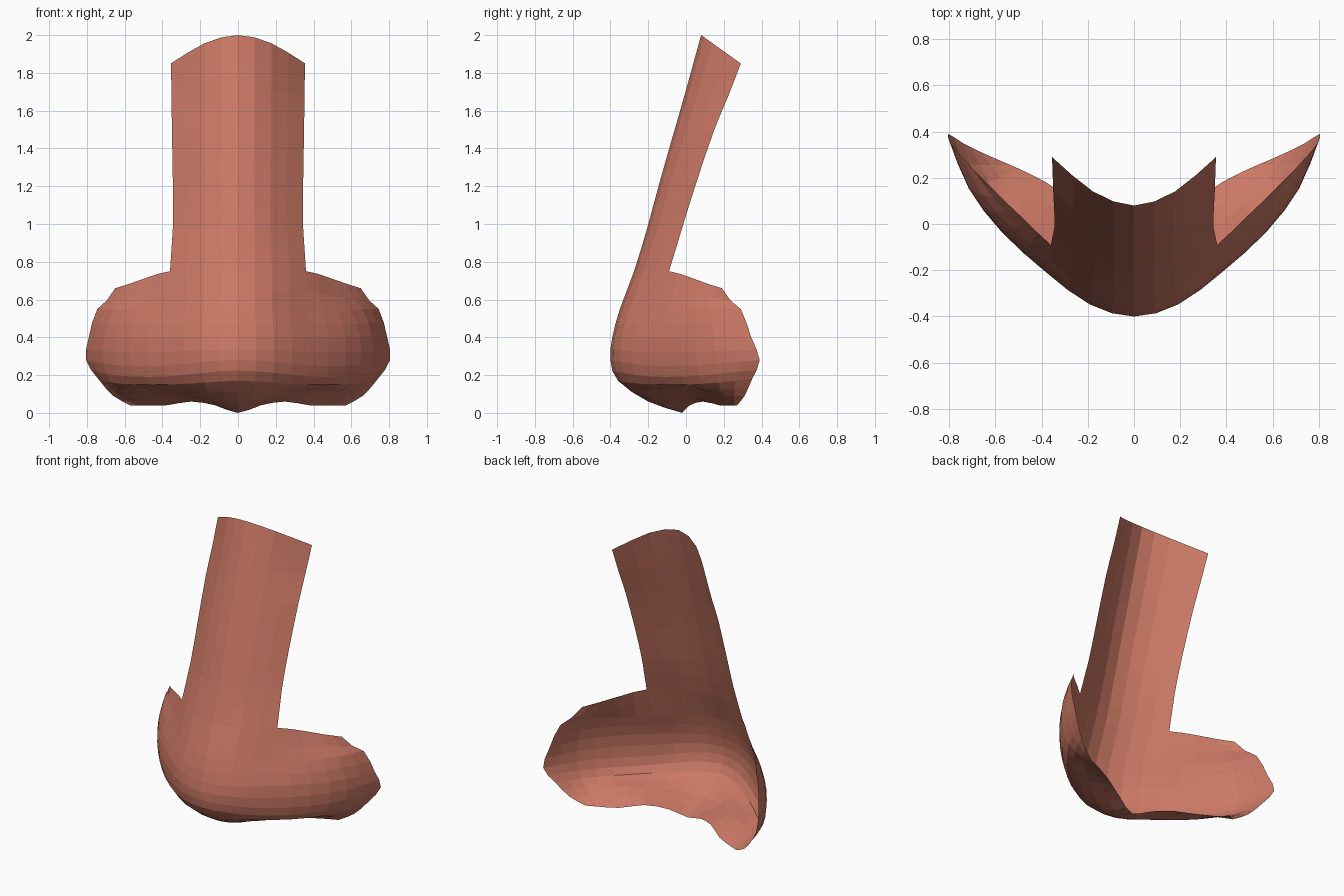
import bpy, bmesh
from mathutils import Vector

if "Cube" in bpy.data.objects:
    bpy.data.objects.remove(bpy.data.objects["Cube"])

STEPS = 2   # facets between neighbouring control points


def spline(pts, steps=STEPS):
    """Resample control points along a Catmull-Rom curve."""
    p = [pts[0] * 2 - pts[1]] + pts + [pts[-1] * 2 - pts[-2]]
    out = []
    for i in range(1, len(p) - 2):
        a, b, c, d = p[i - 1:i + 3]
        for s in range(steps):
            t = s / steps
            out.append(0.5 * (2 * b + (c - a) * t + (2 * a - 5 * b + 4 * c - d) * t * t
                              + (3 * b - a - 3 * c + d) * t ** 3))
    return out + [pts[-1]]


def bridge_row(half_width, y_mid, z_mid, y_edge, z_edge):
    """Half section of the bridge; points past the edge only steer the curve."""
    mid, edge = Vector((0, y_mid, z_mid)), Vector((half_width, y_edge, z_edge))
    quarter = mid.lerp(edge, 0.29)
    quarter.x = half_width / 2
    side = edge - quarter
    return [mid, quarter, edge] + [edge + side * k for k in (1, 1.4, 1.7)]


# bridge, top to bottom
rows = [bridge_row(*r) for r in (
    (0.355, 0.08, 2.00, 0.29, 1.85),
    (0.352, 0.00, 1.71, 0.225, 1.68),
    (0.35, -0.06, 1.50, 0.15, 1.50),
    (0.345, -0.14, 1.22, 0.055, 1.22),
    (0.345, -0.205, 0.98, -0.02, 0.98))]
bridge_rows = len(rows)

# tip and nostril wings: half sections from the centre line to the back rim
WING = [
    [(0, -.275, .75), (.18, -.225, .75), (.36, -.09, .75), (.47, .015, .72), (.57, .11, .685), (.65, .19, .66)],
    [(0, -.35, .55), (.18, -.30, .55), (.36, -.16, .55), (.53, -.02, .54), (.66, .13, .55), (.745, .29, .55)],
    [(0, -.39, .40), (.19, -.34, .40), (.38, -.20, .40), (.57, -.03, .40), (.71, .15, .40), (.79, .345, .40)],
    [(0, -.40, .28), (.19, -.345, .27), (.38, -.205, .25), (.57, -.03, .25), (.71, .16, .26), (.805, .39, .28)],
    [(0, -.36, .17), (.18, -.30, .16), (.37, -.16, .15), (.54, 0, .15), (.67, .17, .16), (.74, .35, .18)],
    [(0, -.20, .06), (.15, -.17, .08), (.33, -.03, .11), (.48, .09, .12), (.58, .20, .09), (.66, .31, .09)],
    [(0, -.02, 0), (.12, .02, .04), (.25, .09, .06), (.38, .18, .04), (.50, .24, .04), (.57, .27, .04)],
]
rows += [[Vector(p) for p in r] for r in WING]

# mirror the half sections, then smooth along and across
full = [[Vector((-p.x, p.y, p.z)) for p in reversed(r[1:])] + r for r in rows]
across = [spline(r) for r in full]
columns = [spline(list(c)) for c in zip(*across)]

bm = bmesh.new()
grid = [[bm.verts.new(p) for p in col] for col in columns]
n = len(grid)
left, right = 3 * STEPS, n - 1 - 3 * STEPS
for i in range(n - 1):
    for j in range(len(grid[0]) - 1):
        # above the wings only the narrow bridge is kept
        if j < bridge_rows * STEPS and not left <= i < right:
            continue
        bm.faces.new((grid[i][j], grid[i][j + 1], grid[i + 1][j + 1], grid[i + 1][j]))
bmesh.ops.delete(bm, geom=[v for v in bm.verts if not v.link_faces], context='VERTS')

mesh = bpy.data.meshes.new("nose_shell")
bm.to_mesh(mesh)
bm.free()
skin = bpy.data.materials.new("salmon_skin")
skin.diffuse_color = (0.60, 0.19, 0.13, 1)
skin.use_nodes = True
skin.node_tree.nodes["Principled BSDF"].inputs["Base Color"].default_value = skin.diffuse_color
mesh.materials.append(skin)
bpy.context.collection.objects.link(bpy.data.objects.new("nose_shell", mesh))
